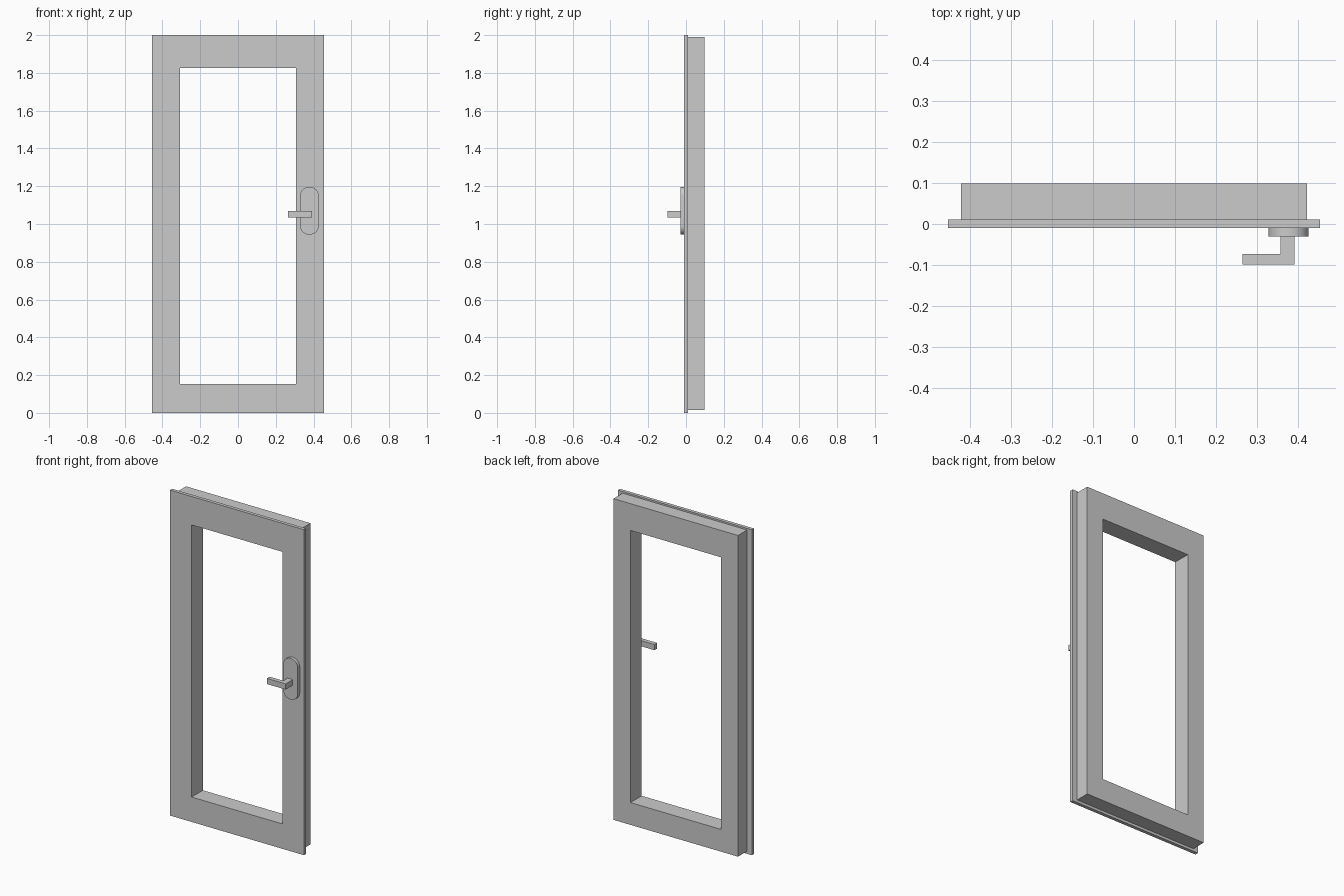
import bpy, bmesh, math

old = bpy.data.objects.get("Cube")
if old:
    bpy.data.objects.remove(old, do_unlink=True)

GREY = (0.6, 0.6, 0.6, 1.0)
mat = bpy.data.materials.new("light_grey")
mat.use_nodes = True
mat.diffuse_color = GREY
mat.node_tree.nodes["Principled BSDF"].inputs["Base Color"].default_value = GREY


def finish(name, bm):
    bmesh.ops.recalc_face_normals(bm, faces=bm.faces)
    mesh = bpy.data.meshes.new(name)
    bm.to_mesh(mesh)
    bm.free()
    mesh.materials.append(mat)
    obj = bpy.data.objects.new(name, mesh)
    bpy.context.collection.objects.link(obj)
    return obj


def rect_sweep(name, loops):
    """Join rectangular loops (half width, bottom, top, depth) into a closed ring."""
    bm = bmesh.new()
    rings = []
    for w, z0, z1, y in loops:
        corners = ((-w, z0), (w, z0), (w, z1), (-w, z1))
        rings.append([bm.verts.new((x, y, z)) for x, z in corners])
    for a, b in zip(rings, rings[1:] + rings[:1]):
        for i in range(4):
            j = (i + 1) % 4
            bm.faces.new((a[i], a[j], b[j], b[i]))
    return finish(name, bm)


def prism(name, points, to_3d, direction):
    """Extrude a flat outline along a direction."""
    bm = bmesh.new()
    face = bm.faces.new([bm.verts.new(to_3d(*p)) for p in points])
    ext = bmesh.ops.extrude_face_region(bm, geom=[face])
    verts = [g for g in ext["geom"] if isinstance(g, bmesh.types.BMVert)]
    bmesh.ops.translate(bm, verts=verts, vec=direction)
    return finish(name, bm)


# Frame: wide thin front flange with a narrower deep body behind it
FRONT, STEP, BACK = -0.01, 0.011, 0.099
opening = (0.308, 0.153, 1.825)
flange = (0.455, 0.0, 2.0)
body = (0.423, 0.016, 1.99)
rect_sweep("window_frame", [
    (*opening, FRONT), (*flange, FRONT), (*flange, STEP),
    (*body, STEP), (*body, BACK), (*opening, BACK)])

# Handle backplate: upright plate with rounded corners
cx, cz, hw, hh, r, steps = 0.378, 1.07, 0.049, 0.126, 0.046, 8
outline = []
for k, (sx, sz) in enumerate(((1, 1), (-1, 1), (-1, -1), (1, -1))):
    for i in range(steps + 1):
        a = (k + i / steps) * math.pi / 2
        outline.append((cx + sx * (hw - r) + r * math.cos(a),
                        cz + sz * (hh - r) + r * math.sin(a)))
prism("handle_backplate", outline, lambda x, z: (x, FRONT, z), (0, -0.02, 0))

# Handle lever: square L-shaped bar reaching over the opening
lever = [(0.358, -0.029), (0.393, -0.029), (0.393, -0.099),
         (0.266, -0.099), (0.266, -0.073), (0.358, -0.073)]
prism("handle_lever", lever, lambda x, y: (x, y, 1.035), (0, 0, 0.035))

# Keep crisp edges, soften only the backplate corners
plate = bpy.data.objects["handle_backplate"]
bpy.context.view_layer.objects.active = plate
plate.select_set(True)
bpy.ops.object.shade_smooth_by_angle(angle=math.radians(30))
plate.select_set(False)
